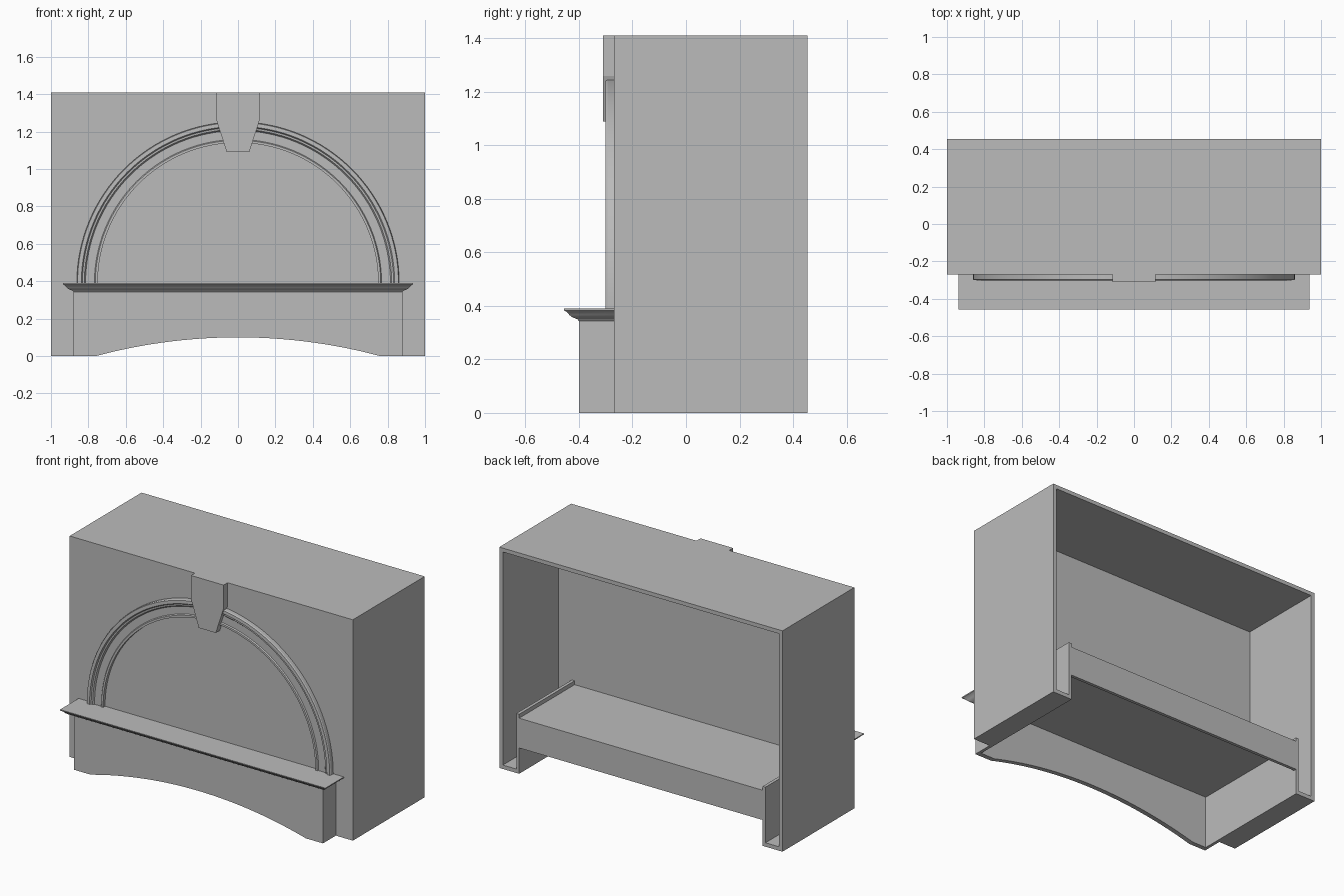
import bpy
import bmesh
from math import sin, cos, pi, sqrt

cube = bpy.data.objects.get("Cube")
if cube:
    bpy.data.objects.remove(cube, do_unlink=True)

grey = bpy.data.materials.new("plain_grey")
grey.use_nodes = True
grey.diffuse_color = (0.5, 0.5, 0.5, 1)
grey.node_tree.nodes["Principled BSDF"].inputs["Base Color"].default_value = (0.5, 0.5, 0.5, 1)


def loft(name, rings, smooth=False):
    """Skin a list of equal-length point rings and cap both ends."""
    bm = bmesh.new()
    loops = [[bm.verts.new(p) for p in ring] for ring in rings]
    n = len(loops[0])
    for a, b in zip(loops, loops[1:]):
        for i in range(n):
            j = (i + 1) % n
            bm.faces.new((a[i], a[j], b[j], b[i]))
    bm.faces.new(loops[0])
    bm.faces.new(loops[-1])
    bmesh.ops.recalc_face_normals(bm, faces=bm.faces)
    mesh = bpy.data.meshes.new(name)
    bm.to_mesh(mesh)
    bm.free()
    mesh.materials.append(grey)
    obj = bpy.data.objects.new(name, mesh)
    bpy.context.collection.objects.link(obj)
    if smooth:
        bpy.ops.object.select_all(action="DESELECT")
        obj.select_set(True)
        bpy.context.view_layer.objects.active = obj
        bpy.ops.object.shade_smooth_by_angle(angle=pi / 7)
    return obj


def slab(name, outline, y0, y1):
    """Extrude an x-z outline between two depths."""
    return loft(name, [[(x, y, z) for x, z in outline] for y in (y0, y1)])


def both(half):
    """Close a half outline with its mirror image."""
    return half + [(-x, z) for x, z in reversed(half)]


def rect(x0, x1, z0, z1):
    return [(x0, z0), (x1, z0), (x1, z1), (x0, z1)]


FRONT, BACK, INNER, TOP = -0.27, 0.455, -0.105, 1.41
APRON = -0.40
LEG, WALL = 0.86, 0.025

# Hollow cabinet, open at the back, with a channel along each foot
slab("cabinet_shell", both([
    (1, TOP), (1, 0), (LEG, 0), (LEG, 0.38), (0.88, 0.38), (0.88, WALL),
    (1 - WALL, WALL), (1 - WALL, TOP - WALL)]), INNER, BACK)
slab("front_wall", both([(1, TOP), (1, 0), (LEG, 0), (LEG, 0.355)]), FRONT, INNER)

# Inner shelf and its back board
slab("inner_shelf", rect(-LEG, LEG, 0.34, 0.355), APRON + 0.03, BACK)
slab("back_board", rect(-LEG, LEG, 0.165, 0.355), BACK - 0.02, BACK)

# Apron with an arched lower edge, and its side returns
half_span, rise = 0.76, 0.1
radius = (half_span ** 2 + rise ** 2) / (2 * rise)
arc = []
for i in range(16):
    x = half_span * (1 - (i + 0.5) / 16 if i else 1)
    arc.append((x, sqrt(radius ** 2 - x ** 2) - radius + rise))
slab("apron", both([(0.88, 0.345), (0.88, 0)] + arc), APRON, APRON + 0.03)
for side, s in (("left", 1), ("right", -1)):
    slab(side + "_apron_return", rect(s * LEG, s * 0.88, 0, 0.345), APRON + 0.03, FRONT)

# Mantel shelf: moulded profile carried round three sides
mantel = [(0, 0.343), (0.006, 0.35), (0.014, 0.353), (0.026, 0.358), (0.036, 0.366),
          (0.044, 0.376), (0.056, 0.383), (0.057, 0.39)]
loft("mantel_shelf", [
    [(-0.88 - d, FRONT, z), (-0.88 - d, APRON - d, z),
     (0.88 + d, APRON - d, z), (0.88 + d, FRONT, z)] for d, z in mantel], smooth=True)

# Half-round arch moulding: radius and relief swept over the mantel
moulding = [(0.862, 0), (0.862, 0.024), (0.858, 0.03), (0.838, 0.031), (0.832, 0.023),
            (0.822, 0.022), (0.815, 0.013), (0.768, 0.013), (0.763, 0.02),
            (0.75, 0.02), (0.75, 0)]
STEPS = 64
loft("arch_moulding", [
    [(r * cos(pi * i / STEPS), FRONT - d, 0.39 + r * sin(pi * i / STEPS))
     for r, d in moulding] for i in range(STEPS + 1)], smooth=True)

# Tapered keystone
slab("keystone", both([(0.115, TOP), (0.115, 1.26), (0.06, 1.09)]), FRONT - 0.04, FRONT)
